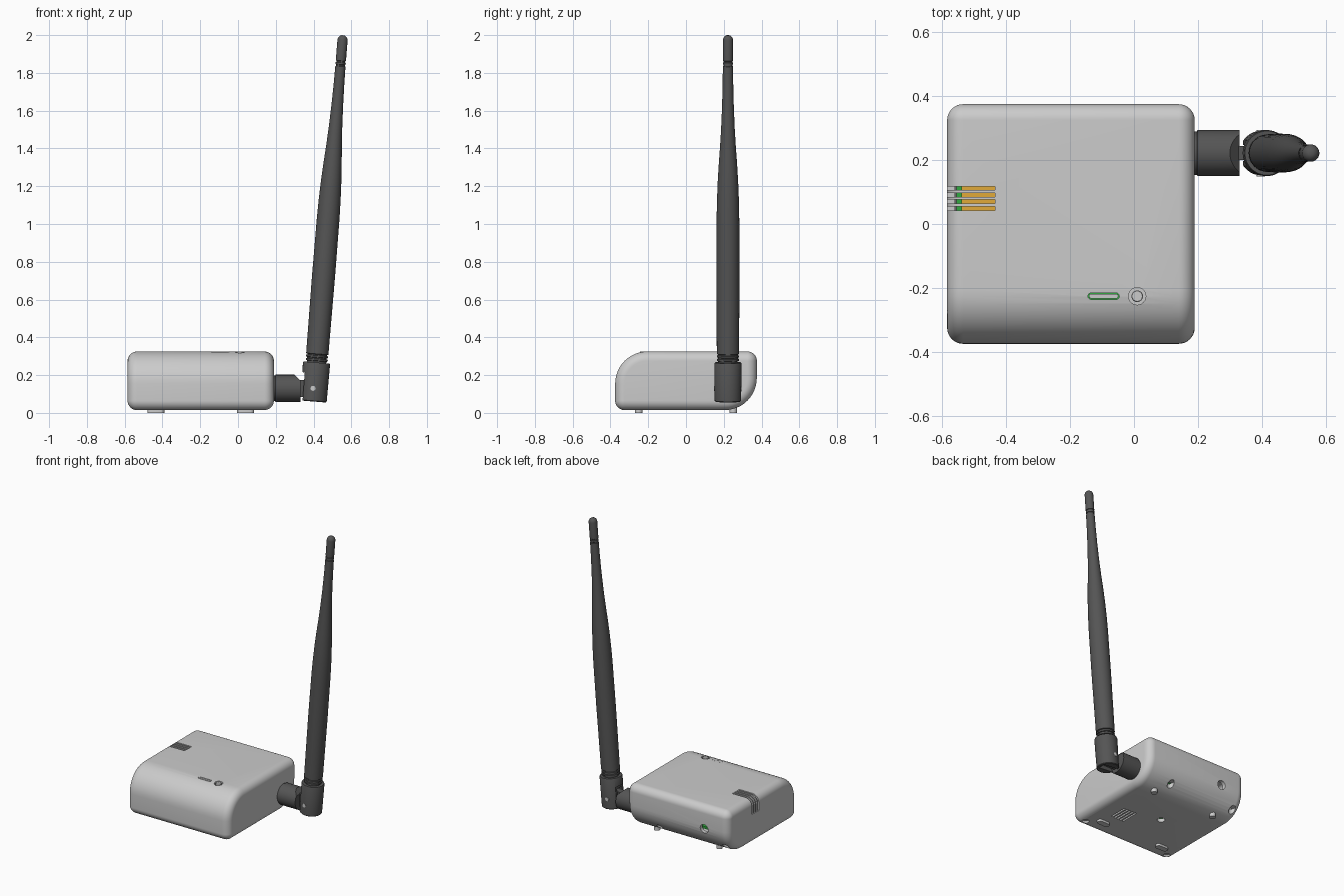
import bpy, bmesh
from math import sin, cos, pi, radians
from mathutils import Matrix, Vector

if "Cube" in bpy.data.objects:
    bpy.data.objects.remove(bpy.data.objects["Cube"])

def mat(name, c):
    m = bpy.data.materials.new(name)
    m.diffuse_color = (*c, 1)
    m.use_nodes = True
    m.node_tree.nodes["Principled BSDF"].inputs["Base Color"].default_value = m.diffuse_color
    return m

DARK = mat("dark_plastic", (0.09, 0.09, 0.09))
GREEN = mat("board_green", (0.03, 0.4, 0.05))
ORANGE = mat("contact_orange", (0.75, 0.4, 0.04))

def finish(name, bm, m=None):
    bmesh.ops.remove_doubles(bm, verts=bm.verts, dist=1e-5)
    bmesh.ops.recalc_face_normals(bm, faces=bm.faces)
    me = bpy.data.meshes.new(name)
    bm.to_mesh(me)
    bm.free()
    ob = bpy.data.objects.new(name, me)
    bpy.context.collection.objects.link(ob)
    if m:
        me.materials.append(m)
    return ob

def loft(name, rings, m=None):
    bm = bmesh.new()
    rows = [[bm.verts.new(p) for p in r] for r in rings]
    n = len(rows[0])
    for a, b in zip(rows, rows[1:]):
        for i in range(n):
            j = (i + 1) % n
            bm.faces.new((a[i], a[j], b[j], b[i]))
    bm.faces.new(rows[0][::-1])
    bm.faces.new(rows[-1])
    return finish(name, bm, m)

def box(name, x, y, z, m=None):
    return loft(name, [[(x[0], y[0], h), (x[1], y[0], h), (x[1], y[1], h), (x[0], y[1], h)] for h in z], m)

def lathe(name, prof, m=None, n=48):
    return loft(name, [[(r * cos(2*pi*i/n), r * sin(2*pi*i/n), z) for i in range(n)] for r, z in prof], m)

def rod(name, p, q, r, m=None, n=32):
    p, q = Vector(p), Vector(q)
    ob = lathe(name, [(r, 0), (r, (q - p).length)], m, n)
    rot = (q - p).to_track_quat('Z', 'Y').to_matrix().to_4x4()
    ob.data.transform(Matrix.Translation(p) @ rot)
    return ob

def capsule(name, c, length, w, z, along='x'):
    def ring(h):
        pts = []
        for s, a0 in ((1, -90), (-1, 90)):
            for k in range(9):
                a = radians(a0 + 22.5 * k)
                u, v = s * (length - w) / 2 + w/2 * cos(a), w/2 * sin(a)
                if along == 'y':
                    u, v = -v, u
                pts.append((c[0] + u, c[1] + v, h))
        return pts
    return loft(name, [ring(h) for h in z])

def cut(ob, *cutters):
    bpy.context.view_layer.objects.active = ob
    for c in cutters:
        c.hide_render = True
        md = ob.modifiers.new("cut", 'BOOLEAN')
        md.object, md.operation, md.solver = c, 'DIFFERENCE', 'EXACT'
        bpy.ops.object.modifier_apply(modifier=md.name)
        bpy.data.objects.remove(c)

# Housing: side profile with two large and two small corner radii, rounded ends
def housing(name, t):
    y0, y1, z0, z1 = -0.375 + t, 0.375 - t, 0.015 + t, 0.325 - t
    R, r = 0.17 - t, 0.05 - t
    def ring(x, d):
        pts = []
        for cy, cz, q, a0 in ((y0+r, z0+r, r, 180), (y1-R, z0+R, R, 270),
                              (y1-r, z1-r, r, 0), (y0+R, z1-R, R, 90)):
            for k in range(13):
                a = radians(a0 + 7.5 * k)
                pts.append((x, cy + (q-d)*cos(a), cz + (q-d)*sin(a)))
        return pts
    x0, x1 = -0.585 + t, 0.19 - t
    arc = [(r * (1 - sin(a)), r * (1 - cos(a))) for a in (radians(11.25*k) for k in range(9))]
    # arc runs from the full section inwards to the flat end cap
    arc = [(dx, d) for dx, d in ((r - (r - e), f) for e, f in arc)]
    rings = [ring(x0 + dx, d) for dx, d in arc_out(r)] + [ring(x1 - dx, d) for dx, d in arc_out(r)[::-1]]
    return loft(name, rings)

def arc_out(r):
    """Quarter round from the end cap (inset r) to the full section (inset 0)."""
    return [(r * (1 - cos(a)), r * (1 - sin(a))) for a in (radians(11.25 * k) for k in range(9))]

body = housing("housing", 0)
cut(body, housing("cavity", 0.025))

# Contact slots wrapping over the left edge
for y in (0.049, 0.070, 0.091, 0.112):
    cut(body, box("slot_cutter", (-0.62, -0.435), (y - 0.006, y + 0.006), (0.22, 0.36)))
# Indicator window, button, back socket and bottom centre opening
BX, FY = 0.01, -0.226
cut(body,
    capsule("window_cutter", (-0.095, FY), 0.098, 0.02, (0.26, 0.36)),
    rod("button_cutter", (BX, FY, 0.26), (BX, FY, 0.36), 0.027),
    rod("socket_cutter", (-0.4, 0.28, 0.17), (-0.4, 0.42, 0.17), 0.03),
    rod("centre_cutter", (-0.22, 0, -0.02), (-0.22, 0, 0.06), 0.025))
# Bottom vent
for i in range(5):
    cut(body, capsule("vent_cutter", (-0.045 + 0.022 * i, -0.1), 0.13, 0.011, (-0.02, 0.06), 'y'))
# Screw holes and recessed screws
for x, y, z in ((0.13, -0.315, 0.015), (-0.53, -0.315, 0.015), (-0.03, 0.32, 0.067), (-0.53, 0.32, 0.067)):
    cut(body, rod("screw_cutter", (x, y, z - 0.05), (x, y, z + 0.06), 0.022))
    rod("screw", (x, y, z + 0.015), (x, y, z + 0.06), 0.0225)

capsule("indicator_window", (-0.095, FY), 0.092, 0.014, (0.28, 0.323))
lathe("button", [(0.03, 0.285), (0.03, 0.298), (0.018, 0.298), (0.018, 0.322), (0.016, 0.325)]).location = (BX, FY, 0)

# Feet
for x in (0.04, -0.435):
    capsule("front_foot", (x, -0.25), 0.09, 0.04, (0.0, 0.03))
    rod("back_foot", (x + 0.005, 0.25, 0), (x + 0.005, 0.25, 0.05), 0.02)

# Interior board and contacts
box("circuit_board", (-0.555, 0.15), (-0.335, 0.335), (0.15, 0.165), GREEN)
box("contact_block", (-0.54, -0.42), (0.03, 0.125), (0.165, 0.21), ORANGE)

# Antenna connector, bevelled on top, with hinge tongue
HX, AY, HZ = 0.405, 0.222, 0.13
conn = lathe("antenna_connector", [(0.068, 0), (0.068, 0.012), (0.072, 0.014), (0.072, 0.145)], DARK)
conn.data.transform(Matrix.Translation((0.185, AY, HZ)) @ Matrix.Rotation(pi/2, 4, 'Y'))
bevel = box("bevel_cutter", (0, 0.1), (-0.1, 0.1), (-0.1, 0.1))
bevel.data.transform(Matrix.Translation((0.315, AY, 0.187)) @ Matrix.Rotation(radians(-45), 4, 'Y'))
cut(conn, bevel)
box("hinge_tongue", (0.31, HX), (AY - 0.022, AY + 0.022), (HZ - 0.045, HZ + 0.045), DARK)
rod("hinge_tongue_end", (HX, AY - 0.022, HZ), (HX, AY + 0.022, HZ), 0.045, DARK)
rod("hinge_pin", (HX - 0.008, AY - 0.073, HZ), (HX - 0.008, AY + 0.073, HZ), 0.013)

# Tilted antenna, modelled around the hinge pin
TILT = Matrix.Translation((HX, AY, HZ)) @ Matrix.Rotation(radians(4.6), 4, 'Y')
base = lathe("antenna_base", [(0.066, -0.07), (0.07, -0.066), (0.072, 0.13), (0.069, 0.137)], DARK)
cut(base,
    box("fork_cutter", (-0.1, 0.05), (-0.025, 0.025), (-0.1, 0.06)),
    box("relief_cutter", (-0.1, -0.058), (-0.1, 0.1), (-0.1, 0.08)))
prof = [(0.05, 0.13)]
for z in (0.145, 0.163):                             # neck ribs
    prof += [(0.052, z), (0.058, z + 0.002), (0.058, z + 0.011), (0.052, z + 0.013)]
prof += [(0.052, 0.18), (0.059, 0.183), (0.061, 0.6), (0.060, 0.9), (0.058, 1.0), (0.054, 1.1), (0.048, 1.2),
         (0.042, 1.28), (0.036, 1.38), (0.031, 1.5), (0.028, 1.62), (0.027, 1.71)]
for z in (1.712, 1.732):                             # tip grooves
    prof += [(0.023, z), (0.023, z + 0.006), (0.027, z + 0.008), (0.027, z + 0.018)]
prof += [(0.027, 1.849)] + [(0.027 * cos(a), 1.849 + 0.027 * sin(a)) for a in (radians(15 * k) for k in range(1, 6))]
mast = lathe("antenna_mast", prof, DARK)
for ob in (base, mast):
    ob.data.transform(TILT)

# Smooth shading with sharp edges kept
for ob in bpy.context.scene.objects:
    ob.select_set(True)
bpy.context.view_layer.objects.active = body
bpy.ops.object.shade_smooth_by_angle(angle=radians(30))
